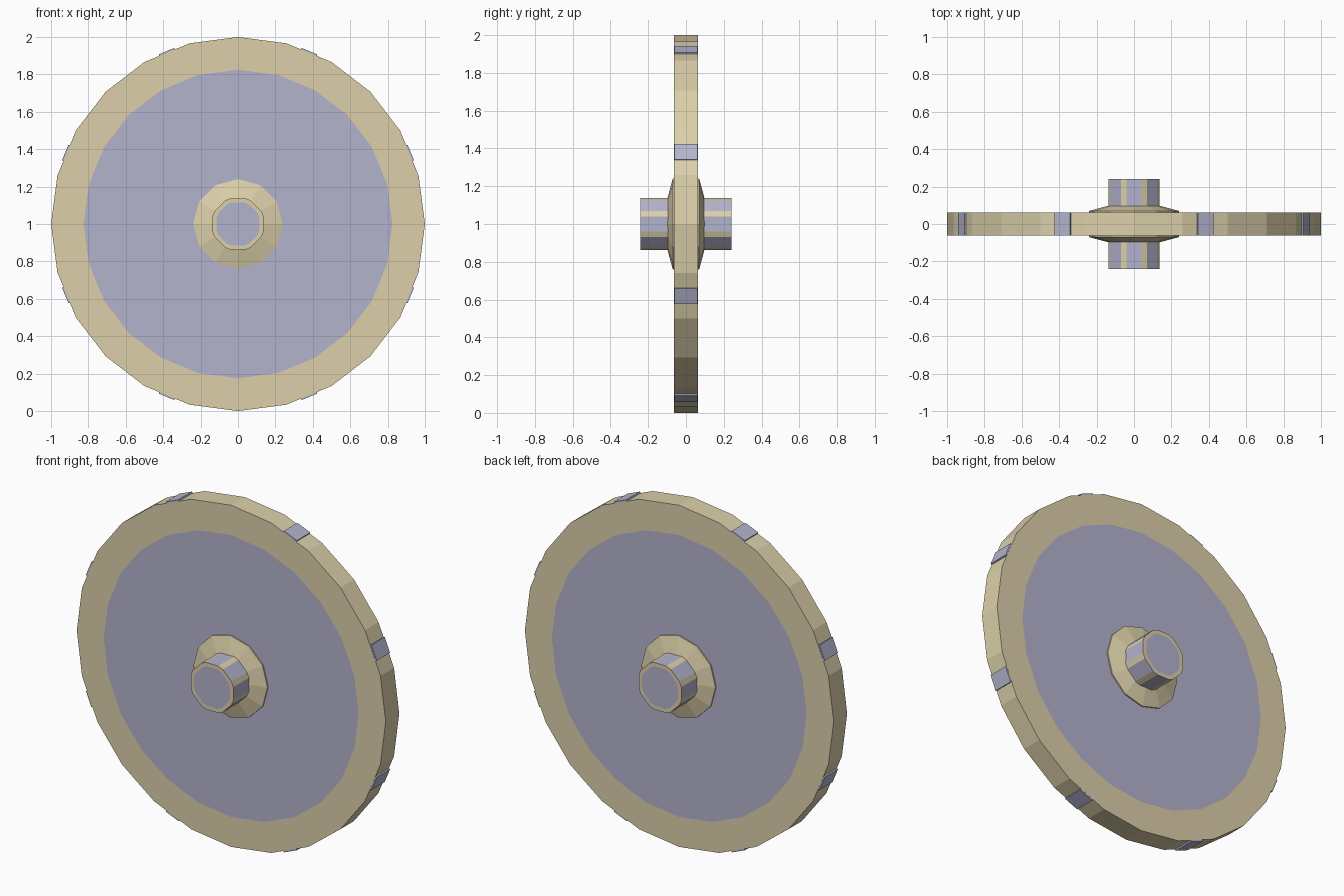
import bpy, bmesh, math
from mathutils import Matrix

if "Cube" in bpy.data.objects:
    bpy.data.objects.remove(bpy.data.objects["Cube"])

CENTRE_Z = 1.0


def material(name, rgb):
    m = bpy.data.materials.new(name)
    lin = [((c / 255 + 0.055) / 1.055) ** 2.4 for c in rgb]
    m.diffuse_color = (*lin, 1)
    m.use_nodes = True
    m.node_tree.nodes["Principled BSDF"].inputs["Base Color"].default_value = m.diffuse_color
    return m


TAN = material("pale wood", (220, 208, 170))
GREY = material("blue grey metal", (180, 180, 206))


def finish(name, bm, mats):
    bmesh.ops.remove_doubles(bm, verts=bm.verts, dist=1e-5)
    bmesh.ops.recalc_face_normals(bm, faces=bm.faces)
    me = bpy.data.meshes.new(name)
    bm.to_mesh(me)
    bm.free()
    for m in mats:
        me.materials.append(m)
    ob = bpy.data.objects.new(name, me)
    ob.location.z = CENTRE_Z
    bpy.context.collection.objects.link(ob)
    return ob


def lathe(name, profile, angles, mats, rule=lambda seg, side: 0):
    """Spin (radius, y) points round the y axis; rule picks each face's material."""
    bm = bmesh.new()
    rings = [[bm.verts.new((r * math.sin(a), y, r * math.cos(a))) for a in angles]
             if r else [bm.verts.new((0, y, 0))] for r, y in profile]
    n = len(angles)
    for s in range(len(rings) - 1):
        a, b = rings[s], rings[s + 1]
        for i in range(n):
            j = (i + 1) % n
            quad = [a[i % len(a)], a[j % len(a)], b[j % len(b)], b[i % len(b)]]
            f = bm.faces.new(list(dict.fromkeys(quad)))
            f.material_index = rule(s, i)
    return finish(name, bm, mats)


def even(n):
    return [2 * math.pi * i / n for i in range(n)]


# Rim and flush grey side panels
W = 0.0625
lathe("wheel_rim", [(0.825, -W), (1, -W), (1, W), (0.825, W), (0.825, -W)], even(24), [TAN])
lathe("side_panels", [(0, -W), (0.825, -W), (0.825, W), (0, W)], even(24), [GREY])

# Tapered hub collar on each side
lathe("hub_collar", [(0, -0.097), (0.14, -0.097), (0.24, -0.07), (0.24, 0.07),
                     (0.14, 0.097), (0, 0.097)], even(12), [TAN])

# Axle: alternating grey and tan strips, tan end ring, grey end cap
half = math.radians(16)
strips = [k * math.pi / 4 + s * half for k in range(8) for s in (-1, 1)]
lathe("axle", [(0, -0.24), (0.12, -0.24), (0.143, -0.24), (0.143, 0.24), (0.12, 0.24), (0, 0.24)],
      strips, [TAN, GREY],
      lambda seg, side: 1 if seg in (0, 4) or (seg == 2 and side % 2 == 0) else 0)

# Eight grey studs set into the tread
bm = bmesh.new()
for k in range(8):
    a = math.radians(22.5 + 45 * k)
    m = (Matrix.Rotation(a, 4, 'Y') @ Matrix.Translation((0, 0, 0.96))
         @ Matrix.Diagonal((0.09, 2 * W - 0.001, 0.08, 1)))
    bmesh.ops.create_cube(bm, size=1, matrix=m)
finish("tread_studs", bm, [GREY])
